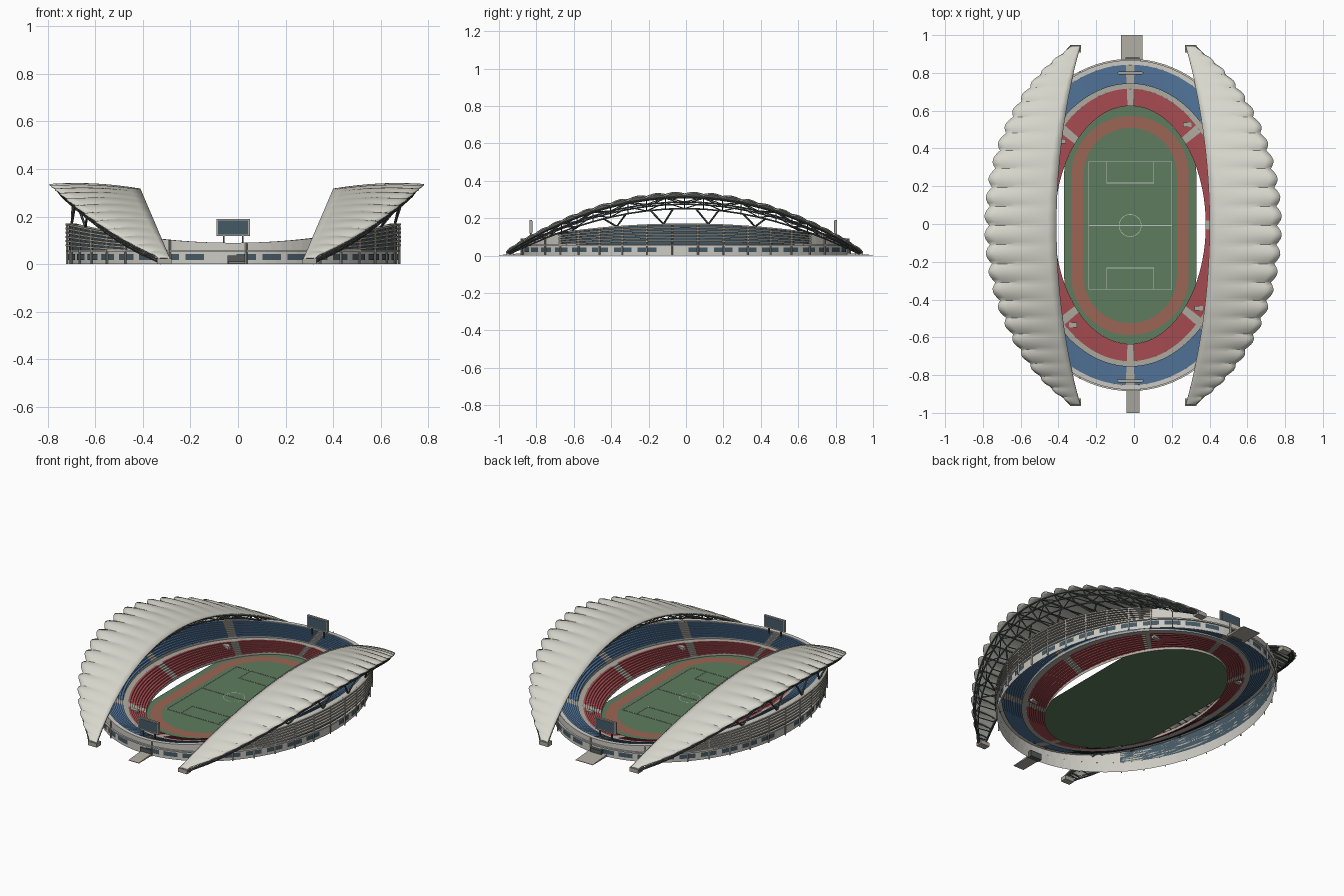
import bpy, bmesh
from math import sin, cos, pi, sqrt, radians
from mathutils import Vector

if "Cube" in bpy.data.objects:
    bpy.data.objects.remove(bpy.data.objects["Cube"])

def mat(name, c):
    m = bpy.data.materials.new(name)
    m.diffuse_color = (*c, 1)
    m.use_nodes = True
    m.node_tree.nodes["Principled BSDF"].inputs["Base Color"].default_value = m.diffuse_color
    return m

CONC = mat("concrete", (0.42, 0.40, 0.35))
PALE = mat("pale_wall", (0.60, 0.59, 0.54))
ROOF = mat("roof_skin", (0.68, 0.68, 0.61))
RED = mat("red_seats", (0.38, 0.07, 0.08))
BLUE = mat("blue_seats", (0.08, 0.17, 0.31))
GRASS = mat("grass", (0.11, 0.20, 0.11))
TRACK = mat("track_red", (0.33, 0.13, 0.09))
GLASS = mat("glass", (0.06, 0.10, 0.13))
STEEL = mat("steel", (0.09, 0.10, 0.10))
LINE = mat("line_paint", (0.5, 0.55, 0.48))

def mesh(name, verts, faces, m, smooth=None):
    me = bpy.data.meshes.new(name)
    me.from_pydata(verts, [], faces)
    me.materials.append(m)
    if smooth:
        me.shade_smooth()
        me.set_sharp_from_angle(angle=radians(smooth))
    ob = bpy.data.objects.new(name, me)
    bpy.context.collection.objects.link(ob)
    return ob

def box(name, x0, x1, y0, y1, z0, z1, m):
    v = [(x, y, z) for z in (z0, z1) for x, y in ((x0, y0), (x1, y0), (x1, y1), (x0, y1))]
    f = [(3, 2, 1, 0), (4, 5, 6, 7)] + [(i, (i+1) % 4, (i+1) % 4+4, i+4) for i in range(4)]
    return mesh(name, v, f, m)

def struts(name, segs, m, sides=6):
    # all bars of one frame joined in a mesh; seg = (a, b, radius)
    bm = bmesh.new()
    for a, b, r in segs:
        a, b = Vector(a), Vector(b)
        M = (b-a).to_track_quat('Z', 'Y').to_matrix().to_4x4()
        M.translation = (a+b)/2
        bmesh.ops.create_cone(bm, cap_ends=True, segments=sides, radius1=r, radius2=r,
                              depth=(b-a).length, matrix=M)
    me = bpy.data.meshes.new(name)
    bm.to_mesh(me); bm.free()
    me.materials.append(m)
    bpy.context.collection.objects.link(bpy.data.objects.new(name, me))

# ---- oval bowl: s = 0 at pitch edge, 1 at facade; height grows on the long sides
CX, Z0 = -0.02, 0.02
def bowl(s, f, dz, t):
    h = 0.09 + 0.082*cos(t)**2
    return (CX + (0.40+0.29*s)*cos(t), (0.63+0.24*s)*sin(t)-0.005, Z0+(h-Z0)*f+dz)

def strip(name, prof, ranges, m, n=96, closed=False):
    v, f = [], []
    for t0, t1 in ranges:
        k, base, p = max(1, round(n*(t1-t0)/(2*pi))), len(v), len(prof)
        for i in range(k+1):
            v += [bowl(*q, t0+(t1-t0)*i/k) for q in prof]
        for i in range(k):
            for j in range(p if closed else p-1):
                a, b = base+i*p+j, base+i*p+(j+1) % p
                f.append((a, a+p, b+p, b))
    return mesh(name, v, f, m)

def steps(s0, s1, f0, f1, rows):
    out = []
    for i in range(rows):
        a = f0+(f1-f0)*(i+1)/rows
        out += [(s0+(s1-s0)*i/rows, a, 0), (s0+(s1-s0)*(i+1)/rows, a, 0)]
    return [(s0, f0, 0)] + out

FULL = [(0, 2*pi)]
AW = 0.036
sectors = [(k*pi/4+AW, (k+1)*pi/4-AW) for k in range(8)]
aisles = [(k*pi/4-AW, k*pi/4+AW) for k in range(8)]
lower, upper = steps(0, 0.38, 0.0, 0.40, 8), steps(0.49, 0.91, 0.48, 0.94, 9)
strip("lower_seats", lower, sectors, RED)
strip("upper_seats", upper, sectors, BLUE)
strip("aisles_lower", lower, aisles, CONC)
strip("aisles_upper", upper, aisles, CONC)
strip("concourse", [(0.38, .40, 0), (0.49, .40, 0), (0.49, .48, 0)], FULL, CONC)
strip("rim", [(0.91, .94, 0), (0.91, 1, 0), (1.01, 1, 0), (1.01, 1, -.008)], FULL, PALE)
strip("pitch_wall", [(0, 0, -.012), (0, 0, .004)], FULL, CONC)
# stair mouths beside the diagonal aisles
for k in (1, 3, 5, 7):
    x, y, z = bowl(0.25, 0.3, 0, k*pi/4+0.09)
    box("stair_mouth", x-.022, x+.022, y-.012, y+.012, z-.01, z+.008, CONC)

# ---- facade
def zf(z):
    return z-Z0
strip("base_wall", [(1, 0, -Z0), (1, 0, zf(.06))], FULL, PALE)
wins = [(k*pi/20+.02, (k+1)*pi/20-.02) for k in range(40) if k % 10 not in (9,)]
strip("base_windows", [(1.012, 0, zf(.018)), (1.012, 0, zf(.044))], wins, GLASS)
strip("ledge", [(1, 0, zf(.052)), (1.04, 0, zf(.052)), (1.04, 0, zf(.06)), (1, 0, zf(.06))],
      FULL, PALE, closed=True)
A = radians(50)
sides, ends = [(-A, A), (pi-A, pi+A)], [(A, pi-A), (pi+A, 2*pi-A)]
strip("end_wall", [(1, 0, zf(.06)), (1, 1, 0)], ends, PALE)
strip("side_glazing", [(1, 0, zf(.06)), (1, 1, 0)], sides, GLASS)
for i in range(6):
    g = .42+.58*i/5
    strip("louvre", [(1, g, -.008), (1.05, g, -.008), (1.05, g, 0), (1, g, 0)],
          sides, CONC, closed=True)
posts = []
for k in range(40):
    t = (k+.5)*pi/20
    if abs(cos(t)) > .6 or k % 3 == 0:
        posts.append((bowl(1.03, 0, -Z0, t), bowl(1.03, 1, 0, t), .005))
struts("facade_posts", posts, CONC, 4)

# ---- field: oval clipped straight at the sides, running track, pitch marks
pts = []
for i in range(96):
    t = 2*pi*i/96
    pts.append((CX+max(-.35, min(.35, .40*cos(t))), .63*sin(t)-.005, .010))
mesh("field", pts, [tuple(range(96))], GRASS)

def ring(name, r0, r1, half, z, m, cy=-.008, n=64):
    v, f = [], []
    for i in range(n):
        t = 2*pi*(i+.5)/n
        o = half if sin(t) > 0 else -half
        v += [(CX+r*cos(t), cy+o+r*sin(t), z) for r in (r0, r1)]
    for i in range(n):
        a, b = 2*i, 2*((i+1) % n)
        f.append((a, a+1, b+1, b))
    mesh(name, v, f, m)
ring("running_track", .247, .31, .27, .013, TRACK)
ring("centre_circle", .057, .060, 0, .013, LINE)

def mark(x0, x1, y0, y1):
    box("pitch_mark", x0-.0015, x1+.0015, y0-.0015, y1+.0015, .011, .013, LINE)
for x in (-.24, .20):
    mark(x, x, -.345, .33)
for s in (-1, 1):
    mark(-.24, .20, s*.337-.008, s*.337-.008)
    mark(-.145, .105, s*.225-.008, s*.225-.008)
    for x in (-.145, .105):
        y = sorted((s*.225-.008, s*.337-.008))
        mark(x, x, *y)
mark(-.24, .20, -.008, -.008)

# ---- roofs: two scalloped crescents on arched trusses
BAYS, SUB, NV, L = 24, 6, 8, 0.95
RX = -0.005
def ypos(u):
    return L*sin(u*1.2)/sin(1.2)
def arch(y):
    return .025+.293*(1-(y/L)**2)
def xin(y):
    return .405-.125*(y/L)**2
def xout(y):
    return max(.762*sqrt(1-(y/1.04)**2), xin(y)+.05)
def roof_pt(sg, u, v, bulge, drop=0):
    y = ypos(u)
    w = bulge*v*(1-.6*u*u)
    x = xin(y)+(xout(y)-xin(y))*v+.026*w
    z = arch(y)+.006*v*(1-u*u)+.012*4*v*(1-v)*(1-.7*u*u)+.014*w-drop
    return (RX+sg*x, y-.008, z)

for sg, side in ((-1, "left"), (1, "right")):
    n = BAYS*SUB
    verts = [roof_pt(sg, -1+2*i/n, j/NV, abs(sin(pi*i/SUB)))
             for i in range(n+1) for j in range(NV+1)]
    w = NV+1
    faces = []
    for i in range(n):
        for j in range(NV):
            q = (i*w+j, i*w+j+1, (i+1)*w+j+1, (i+1)*w+j)
            faces.append(q if sg < 0 else q[::-1])
    faces = [q[::-1] for q in faces]
    ob = mesh(side+"_roof", verts, faces, ROOF, 25)
    md = ob.modifiers.new("thickness", 'SOLIDIFY')
    md.thickness, md.offset = .006, -1

    # outer and inner trusses, cross ribs under each valley
    bars, prev = [], None
    for k in range(BAYS+1):
        u = -1+2*k/BAYS
        taper = 1-.85*u*u
        now = [roof_pt(sg, u, .99, 0, .010), roof_pt(sg, u, .93, 0, .012+.028*taper),
               roof_pt(sg, u, .80, 0, .014+.065*taper), roof_pt(sg, u, .03, 0, .010),
               roof_pt(sg, u, .10, 0, .012+.036*taper)]
        if prev:
            bars += [(prev[j], now[j], .0042) for j in range(5)]
            for a, b in ((0, 1), (1, 2), (3, 4)):
                if k % 2:
                    a, b = b, a
                bars.append((prev[a], now[b], .003))
        bars += [(now[a], now[b], .003) for a, b in ((0, 1), (1, 2), (0, 2), (3, 4), (2, 4))]
        rib = [roof_pt(sg, u, j/4, 0, .009) for j in range(5)]
        bars += [(rib[j], rib[j+1], .0035) for j in range(4)]
        prev = now
    struts(side+"_roof_truss", bars, STEEL)

    # V props from the bowl rim up to the lower chord
    props = []
    for y in (-.62, -.37, -.12, .12, .37, .62):
        c = y/.87
        t = sqrt(1-c*c)
        foot = (CX+sg*.685*t, y, .088+.082*t*t)
        for d in (-.06, .06):
            u0 = min((i/200 for i in range(-200, 201)), key=lambda q: abs(ypos(q)-y-d))
            props.append((foot, roof_pt(sg, u0, .80, 0, .014+.065*(1-.85*u0*u0)), .005))
    struts(side+"_roof_props", props, STEEL)
    for e in (-1, 1):
        x = RX+sg*.305
        box("roof_foot", x-.03, x+.03, e*.935-.028, e*.935+.012, 0, .024, CONC)

# ---- scoreboards, gates and approach ramps at both ends
for e, yb in ((-1, -.83), (1, .80)):
    box("scoreboard_frame", -.09, .05, yb-.006, yb+.006, .118, .19, CONC)
    for d in (-.007, .007):
        box("scoreboard_screen", -.083, .043, yb+d-.001, yb+d+.001, .124, .184, GLASS)
    for x in (-.06, .02):
        box("scoreboard_post", x-.004, x+.004, yb-.004, yb+.004, .07, .12, STEEL)
    gate = sorted((e*.85, e*.882))
    box("gate", -.045, .03, *gate, 0, .036, STEEL)
    x0, x1 = (-.04, .03) if e < 0 else (-.07, .045)
    y0, y1 = e*.86, e*1.0
    v = [(x, y, z) for x in (x0, x1) for y, z in ((y0, 0), (y1, 0), (y1, .003), (y0, .014))]
    ob = mesh("approach_ramp", v, [(0, 1, 2, 3), (7, 6, 5, 4), (0, 4, 5, 1), (1, 5, 6, 2),
                                   (2, 6, 7, 3), (3, 7, 4, 0)], CONC)
